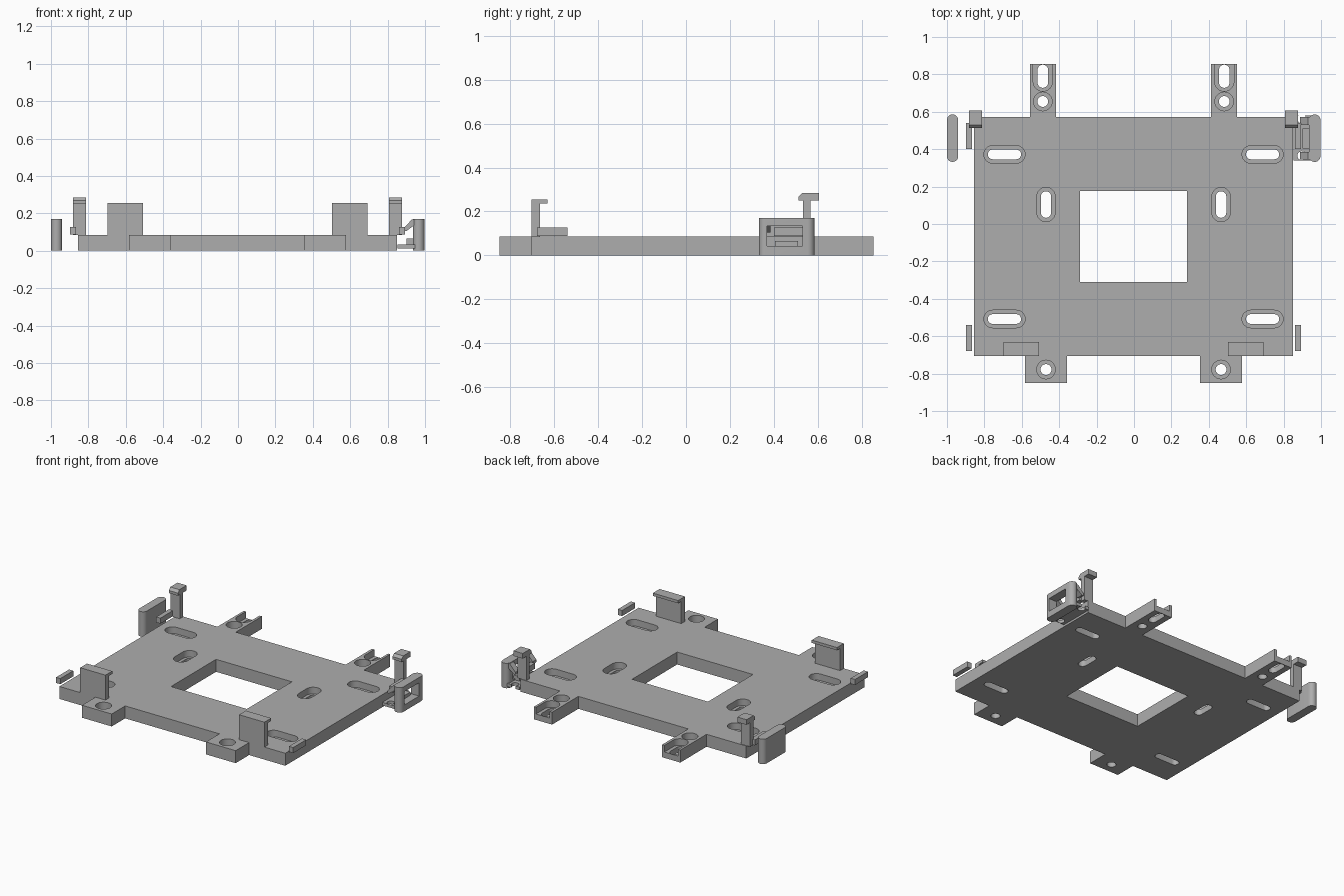
import bpy, bmesh, math
from mathutils import Matrix

cube = bpy.data.objects.get("Cube")
if cube:
    bpy.data.objects.remove(cube, do_unlink=True)

grey = bpy.data.materials.new("plain grey")
grey.use_nodes = True
COLOUR = (0.42, 0.42, 0.42, 1)
grey.diffuse_color = COLOUR
grey.node_tree.nodes["Principled BSDF"].inputs["Base Color"].default_value = COLOUR

MID = -0.0025  # symmetry plane of the plate
T = 0.085      # plate thickness


def prism(name, outline, lo, hi, axis="z"):
    """Extrude a 2D outline: (x, y) along z, (y, z) along x, (x, z) along y."""
    place = {"z": lambda a, b, c: (a, b, c),
             "x": lambda a, b, c: (c, a, b),
             "y": lambda a, b, c: (a, c, b)}[axis]
    bm = bmesh.new()
    face = bm.faces.new([bm.verts.new(place(a, b, lo)) for a, b in outline])
    new = bmesh.ops.extrude_face_region(bm, geom=[face])["geom"]
    bmesh.ops.translate(bm, verts=[v for v in new if isinstance(v, bmesh.types.BMVert)],
                        vec=place(0, 0, hi - lo))
    bmesh.ops.recalc_face_normals(bm, faces=bm.faces)
    mesh = bpy.data.meshes.new(name)
    bm.to_mesh(mesh)
    bm.free()
    mesh.materials.append(grey)
    obj = bpy.data.objects.new(name, mesh)
    bpy.context.collection.objects.link(obj)
    return obj


def rect(a0, a1, b0, b1):
    return [(a0, b0), (a1, b0), (a1, b1), (a0, b1)]


def stadium(x, y, half, r, vertical=False, n=12):
    """Rounded slot outline; half is half the total length, r the end radius."""
    pts = []
    for side in (1, -1):
        for i in range(n + 1):
            a = math.pi * (i / n - 0.5) + (math.pi if side < 0 else 0)
            if half - r < 1e-4 and i == n:
                continue
            u, v = side * max(half - r, 0) + r * math.cos(a), r * math.sin(a)
            pts.append((x - v, y + u) if vertical else (x + u, y + v))
    return pts


def cut(obj, cutter):
    mod = obj.modifiers.new("cut", "BOOLEAN")
    mod.operation, mod.solver, mod.object = "DIFFERENCE", "EXACT", cutter
    bpy.context.view_layer.objects.active = obj
    bpy.ops.object.modifier_apply(modifier=mod.name)
    bpy.data.objects.remove(cutter, do_unlink=True)


def smooth(obj):
    bpy.ops.object.select_all(action="DESELECT")
    obj.select_set(True)
    bpy.context.view_layer.objects.active = obj
    bpy.ops.object.shade_smooth_by_angle(angle=math.radians(30))


def mirrored(obj, name):
    twin = obj.copy()
    twin.data = obj.data.copy()
    twin.name = name
    twin.data.transform(Matrix.Translation((2 * MID, 0, 0)) @ Matrix.Scale(-1, 4, (1, 0, 0)))
    twin.data.flip_normals()
    bpy.context.collection.objects.link(twin)


# Base plate with front and back mounting tabs
half = [(0.356, -0.705), (0.356, -0.85), (0.58, -0.85), (0.58, -0.705), (0.853, -0.705),
        (0.853, 0.572), (0.553, 0.572), (0.553, 0.855), (0.415, 0.855), (0.415, 0.572)]
outline = [(MID + x, y) for x, y in half] + [(MID - x, y) for x, y in reversed(half)]
plate = prism("base_plate", outline, 0, T)
cut(plate, prism("window_cutter", rect(-0.289, 0.284, -0.31, 0.176), -0.1, 0.2))

# Countersunk slots and holes: x, y, outer half length, outer radius, vertical
slots = [(0.69, 0.372, 0.11, 0.047, False), (0.69, -0.508, 0.11, 0.047, False),
         (0.468, 0.104, 0.092, 0.049, True), (0.468, -0.778, 0.05, 0.05, True),
         (0.485, 0.655, 0.05, 0.05, True)]
for side in (1, -1):
    for x, y, length, r, vertical in slots:
        px = MID + side * x
        inset = 0.021
        cut(plate, prism("bore", stadium(px, y, length, r, vertical), 0.04, 0.2))
        cut(plate, prism("hole", stadium(px, y, length - inset, r - inset, vertical), -0.1, 0.2))
    # Open channel and slot in each back tab
    px = MID + side * 0.485
    cut(plate, prism("channel", stadium(px, 0.86, 0.15, 0.052, True), 0.04, 0.2))
    cut(plate, prism("slot", stadium(px, 0.79, 0.062, 0.028, True), -0.1, 0.2))
smooth(plate)

# Front clips: wall with an inward lip
clip = prism("front_clip_left",
             [(-0.705, T), (-0.665, T), (-0.665, 0.236), (-0.632, 0.236), (-0.632, 0.255),
              (-0.705, 0.255)], 0.502, 0.693, "x")
mirrored(clip, "front_clip_right")

# Back clips: slim post with a hooked head
hook = prism("back_clip_left",
             [(0.533, T), (0.567, T), (0.567, 0.25), (0.607, 0.25), (0.607, 0.285),
              (0.53, 0.285), (0.513, 0.268), (0.513, 0.25), (0.533, 0.25)], 0.808, 0.877, "x")
mirrored(hook, "back_clip_right")

# Small guide bars beside the plate
for end, y0, y1 in (("front", -0.68, -0.54), ("back", 0.40, 0.54)):
    bar = prism(end + "_guide_bar_left", rect(0.861, 0.893, y0, y1), 0.088, 0.126, "z")
    mirrored(bar, end + "_guide_bar_right")

# Solid side pad with rounded ends
pad = prism("right_side_pad", stadium(-0.97, 0.459, 0.127, 0.03, True), 0, 0.17)
smooth(pad)

# Open side frame
frame = prism("left_side_frame", stadium(0.966, 0.459, 0.127, 0.031, True), 0, 0.17)
cut(frame, prism("frame_window", rect(0.37, 0.53, 0.043, 0.134), 0.8, 1.2, "x"))
smooth(frame)

# Shelf joining the frame to the plate, with two round holes
shelf = prism("frame_shelf", rect(0.852, 0.945, 0.34, 0.58), 0.013, 0.034)
for y in (0.365, 0.562):
    cut(shelf, prism("shelf_hole", stadium(0.897, y, 0.024, 0.024), -0.1, 0.2))
smooth(shelf)

# Sloped braces and inner ledge of the frame
for name, y0, y1 in (("front", 0.345, 0.385), ("back", 0.53, 0.572)):
    prism(name + "_frame_brace", [(0.94, 0.168), (0.93, 0.168), (0.888, 0.122),
                                  (0.888, 0.105), (0.9, 0.105), (0.94, 0.135)], y0, y1, "y")
prism("frame_ledge", rect(0.9, 0.945, 0.405, 0.51), 0.034, 0.065)
